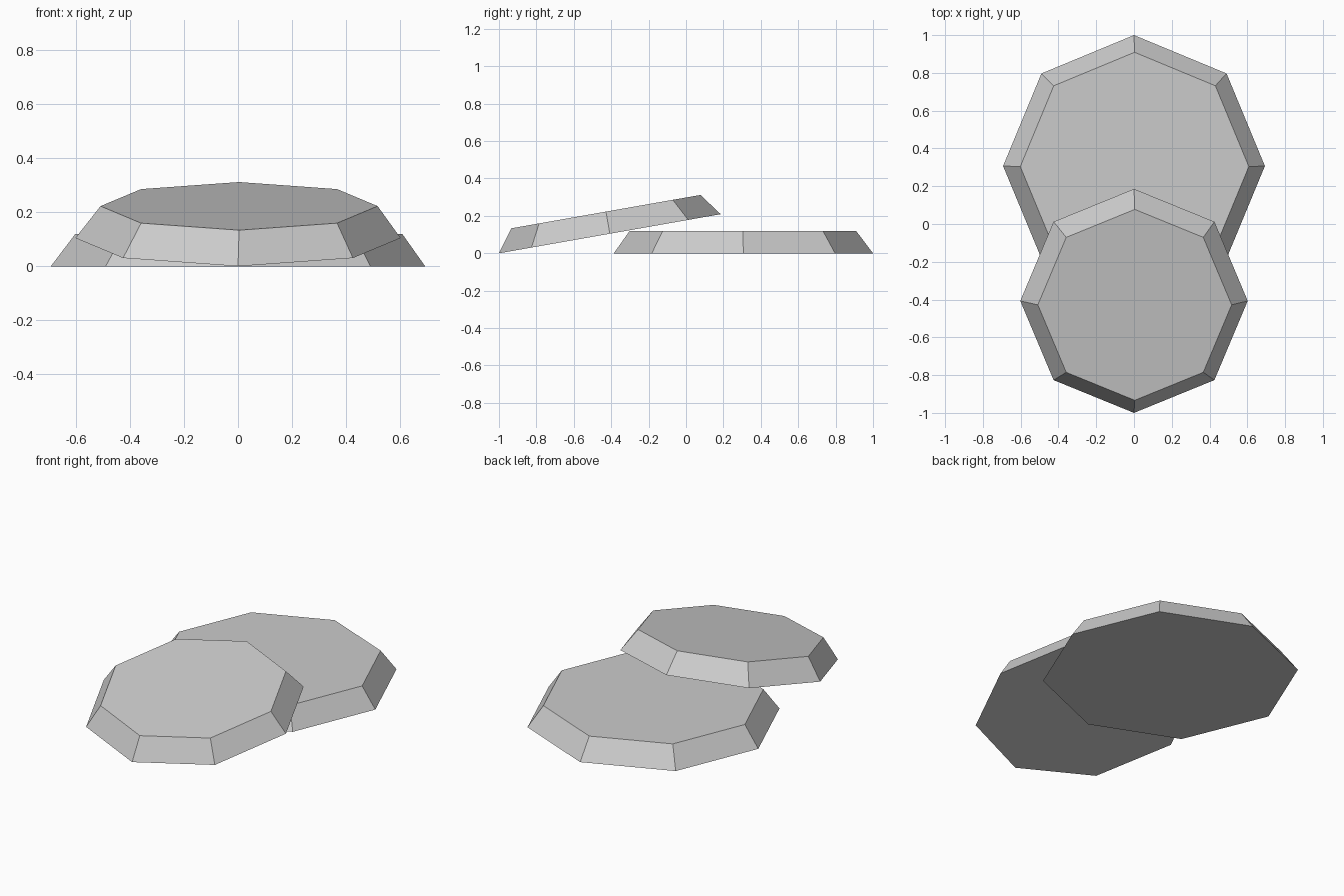
import bpy, bmesh, math
from mathutils import Matrix, Vector

if "Cube" in bpy.data.objects:
    bpy.data.objects.remove(bpy.data.objects["Cube"])

SIDES = 8
HEIGHT = 0.12


def slab(name, r_bottom, r_top, location, tilt=0.0, top_shift=(0.004, 0.0, 0.0)):
    """Octagonal slab with sloped sides; origin at the centre of its base."""
    bm = bmesh.new()
    bmesh.ops.create_cone(bm, cap_ends=True, segments=SIDES, radius1=r_bottom,
                          radius2=r_top, depth=HEIGHT,
                          matrix=Matrix.Translation((0, 0, HEIGHT / 2)))
    top = [v for v in bm.verts if v.co.z > HEIGHT / 2]
    bmesh.ops.translate(bm, verts=top, vec=Vector(top_shift))
    mesh = bpy.data.meshes.new(name)
    bm.to_mesh(mesh)
    bm.free()
    obj = bpy.data.objects.new(name, mesh)
    obj.location = location
    obj.rotation_euler.x = tilt
    bpy.context.collection.objects.link(obj)
    return obj


# Large slab lying flat on the ground
slab("lower_slab", 0.693, 0.605, (0, 0.307, 0), top_shift=(0.003, -0.003, 0))

# Smaller slab leaning on the front edge of the large one
tilt = math.radians(10)
r = 0.602
slab("leaning_slab", r, 0.513,
     (0, -1 + r * math.cos(tilt), r * math.sin(tilt)), tilt)
